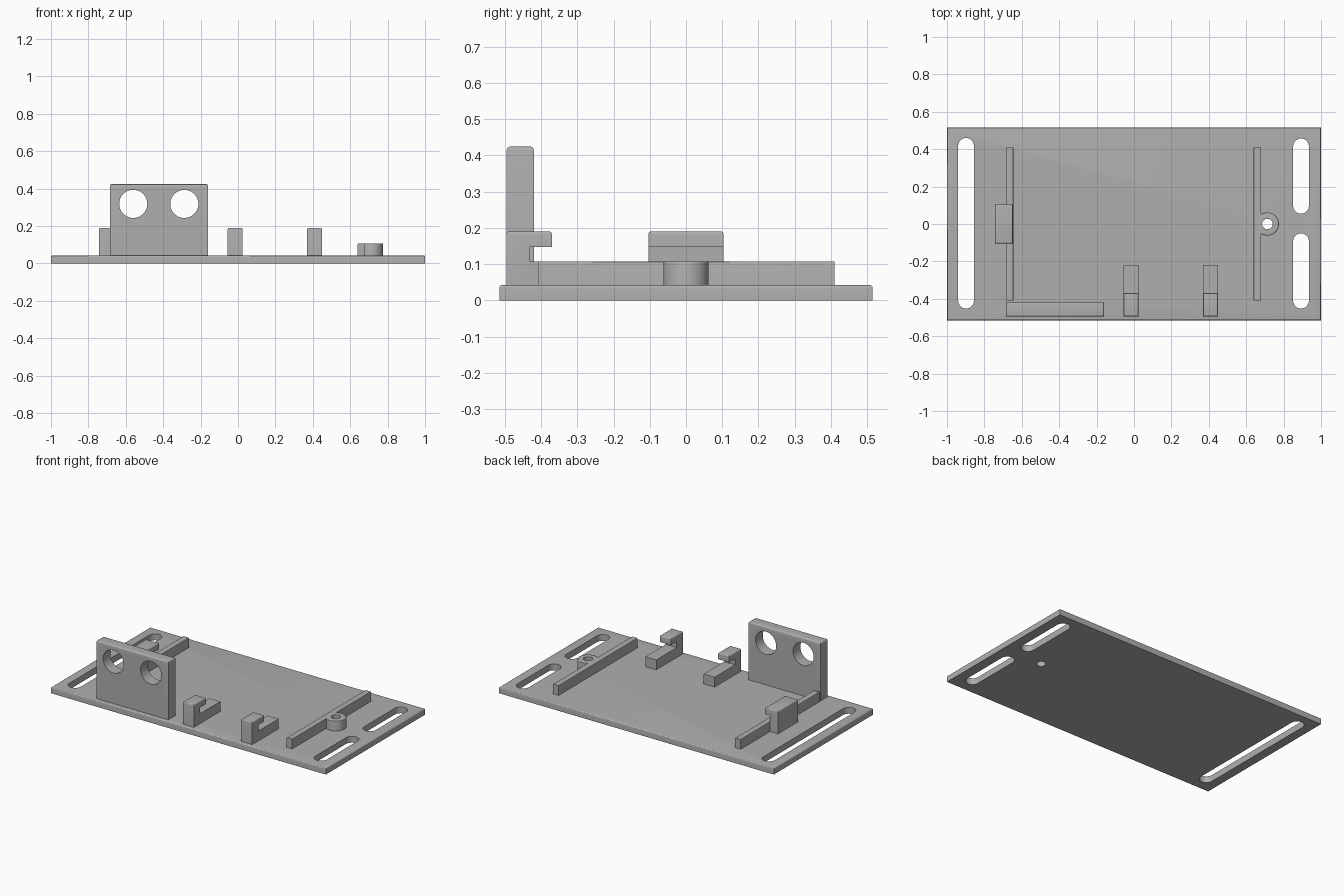
import bpy, bmesh, math
from mathutils import Vector

if "Cube" in bpy.data.objects:
    bpy.data.objects.remove(bpy.data.objects["Cube"], do_unlink=True)

grey = bpy.data.materials.new("plain grey")
grey.use_nodes = True
grey.diffuse_color = (0.43, 0.43, 0.43, 1)
grey.node_tree.nodes["Principled BSDF"].inputs["Base Color"].default_value = grey.diffuse_color

PLATE_TOP = 0.042
RAIL_TOP = 0.107
SUNK = 0.02       # parts start inside the plate


def prism(name, profile, start, end, axis="z", fillet=0.0, along=None):
    """Extrude a 2D profile along an axis; round its topmost edges."""
    place = {"x": lambda a, b, t: (t, a, b),
             "y": lambda a, b, t: (a, t, b),
             "z": lambda a, b, t: (a, b, t)}[axis]
    bm = bmesh.new()
    face = bm.faces.new([bm.verts.new(place(a, b, start)) for a, b in profile])
    new = bmesh.ops.extrude_face_region(bm, geom=[face])["geom"]
    offset = Vector(place(0, 0, end - start))
    bmesh.ops.translate(bm, verts=[v for v in new if isinstance(v, bmesh.types.BMVert)], vec=offset)
    bmesh.ops.recalc_face_normals(bm, faces=bm.faces)
    if fillet:
        top = max(v.co.z for v in bm.verts) - 1e-5
        rim = [e for e in bm.edges if all(v.co.z > top for v in e.verts)]
        if along is not None:
            rim = [e for e in rim if abs(e.verts[0].co[along] - e.verts[1].co[along]) > 1e-4]
        bmesh.ops.bevel(bm, geom=rim, offset=fillet, segments=4, profile=0.5, affect="EDGES")
    mesh = bpy.data.meshes.new(name)
    bm.to_mesh(mesh)
    bm.free()
    mesh.materials.append(grey)
    obj = bpy.data.objects.new(name, mesh)
    bpy.context.collection.objects.link(obj)
    return obj


def rect(a0, a1, b0, b1):
    return [(a0, b0), (a1, b0), (a1, b1), (a0, b1)]


def slot(x, y0, y1, r, n=24):
    """Round-ended outline; equal ends give a circle."""
    arc = [math.pi * i / n for i in range(n + 1)]
    upper = [(x + r * math.cos(t), y1 + r * math.sin(t)) for t in arc]
    lower = [(x - r * math.cos(t), y0 - r * math.sin(t)) for t in arc]
    return upper + lower if y1 > y0 else upper + lower[1:-1]


def combine(target, tool, operation="DIFFERENCE"):
    mod = target.modifiers.new("combine", "BOOLEAN")
    mod.operation, mod.solver, mod.object = operation, "EXACT", tool
    bpy.context.view_layer.objects.active = target
    bpy.ops.object.modifier_apply(modifier=mod.name)
    bpy.data.objects.remove(tool, do_unlink=True)


# Base plate with mounting slots and a screw hole
plate = prism("base_plate", rect(-1, 1, -0.515, 0.515), 0, PLATE_TOP, fillet=0.008)
screw_hole = slot(0.713, 0, 0, 0.028)
openings = [slot(-0.898, -0.41, 0.418, 0.042),
            slot(0.893, 0.097, 0.415, 0.042),
            slot(0.893, -0.41, -0.092, 0.042),
            screw_hole]
for outline in openings:
    combine(plate, prism("cutter", outline, -0.1, 0.1))

# Side rails, the left one carrying the screw boss
right_rail = prism("right_rail", rect(-0.685, -0.645, -0.408, 0.41), SUNK, RAIL_TOP, fillet=0.004, along=1)
left_rail = prism("left_rail", rect(0.64, 0.68, -0.408, 0.41), SUNK, RAIL_TOP, fillet=0.004, along=1)
combine(left_rail, prism("boss", slot(0.713, 0, 0, 0.062), SUNK, RAIL_TOP, fillet=0.004), "UNION")
combine(left_rail, prism("cutter", screw_hole, -0.1, 0.2))

# Sensor wall with two round windows
wall = prism("sensor_wall", rect(-0.685, -0.16, -0.495, -0.42), SUNK, 0.424, fillet=0.01)
for x in (-0.56, -0.287):
    combine(wall, prism("cutter", slot(x, 0.318, 0.318, 0.075), -0.6, -0.3, axis="y"))

# Front hooks: foot, post and overhanging lip
hook_profile = [(-0.495, SUNK), (-0.22, SUNK), (-0.22, RAIL_TOP), (-0.432, RAIL_TOP),
                (-0.432, 0.147), (-0.37, 0.147), (-0.37, 0.19), (-0.495, 0.19)]
for name, x in (("middle_hook", -0.055), ("left_hook", 0.37)):
    prism(name, hook_profile, x, x + 0.08, axis="x", fillet=0.008)

# Side clip reaching over the right rail
clip_profile = [(-0.743, SUNK), (-0.684, SUNK), (-0.684, 0.147),
                (-0.648, 0.147), (-0.648, 0.19), (-0.743, 0.19)]
prism("side_clip", clip_profile, -0.104, 0.104, axis="y", fillet=0.008)

# Smooth the round surfaces, keep hard edges
bpy.ops.object.select_all(action="DESELECT")
for obj in bpy.context.collection.objects:
    if obj.type == "MESH":
        obj.select_set(True)
        bpy.context.view_layer.objects.active = obj
bpy.ops.object.shade_smooth_by_angle(angle=math.radians(30))
